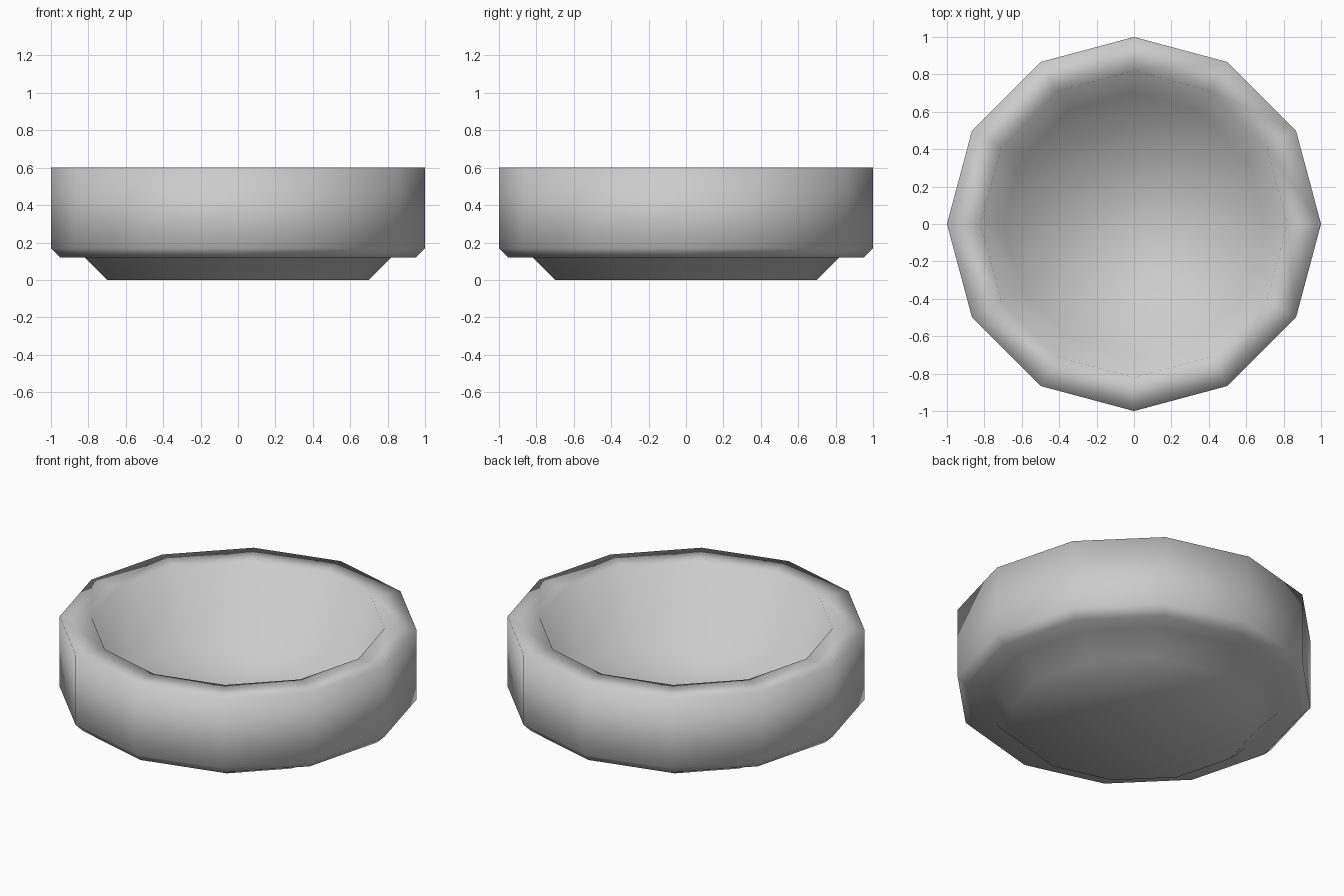
import bpy, bmesh
from math import cos, sin, tau

if "Cube" in bpy.data.objects:
    bpy.data.objects.remove(bpy.data.objects["Cube"])

SIDES = 12

# Closed lathe profile (radius, height), from the underside round to the inner floor
PROFILE = [
    (0.70, 0.00), (0.82, 0.12),              # sloped foot
    (0.95, 0.12), (1.00, 0.17),              # step and chamfer
    (1.00, 0.60), (0.82, 0.60),              # outer wall and flat rim
    (0.70, 0.18),                            # tapered inner wall and floor edge
]


def lathe(name, profile, sides):
    bm = bmesh.new()
    rings = [[bm.verts.new((r * cos(tau * i / sides), r * sin(tau * i / sides), z))
              for i in range(sides)] for r, z in profile]
    for a, b in zip(rings, rings[1:]):
        for i in range(sides):
            j = (i + 1) % sides
            bm.faces.new((a[i], a[j], b[j], b[i]))
    # underside and inner floor
    bm.faces.new(rings[0][::-1])
    bm.faces.new(rings[-1])
    bmesh.ops.recalc_face_normals(bm, faces=bm.faces)
    for f in bm.faces:
        f.smooth = True
    mesh = bpy.data.meshes.new(name)
    bm.to_mesh(mesh)
    bm.free()
    obj = bpy.data.objects.new(name, mesh)
    bpy.context.collection.objects.link(obj)
    return obj


lathe("bowl", PROFILE, SIDES)
